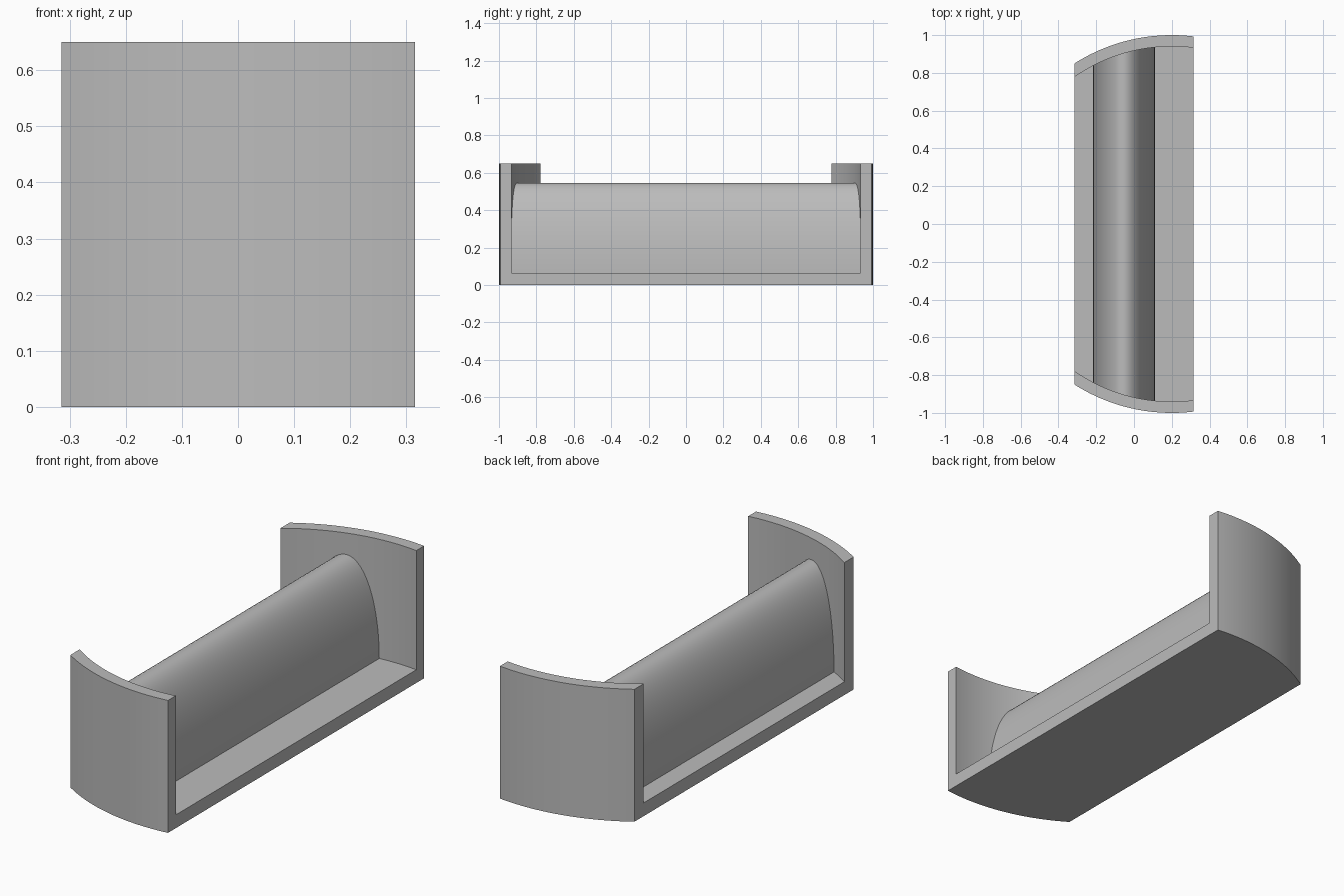
import bpy, bmesh
from math import sqrt, cos, sin, pi, radians

cube = bpy.data.objects.get("Cube")
if cube:
    bpy.data.objects.remove(cube, do_unlink=True)

HALF_WIDTH, HEIGHT, FLOOR = 0.315, 0.65, 0.065
ARC_X, ARC_Y, OUTER_R, INNER_R = 0.2, 0.04, 0.96, 0.90

grey = bpy.data.materials.new("plain_grey")
grey.use_nodes = True
colour = (0.5, 0.5, 0.5, 1)
grey.diffuse_color = colour
grey.node_tree.nodes["Principled BSDF"].inputs["Base Color"].default_value = colour


def arc(x, radius):
    """Distance of a curved end wall from the centre line."""
    return ARC_Y + sqrt(radius ** 2 - (x - ARC_X) ** 2)


def loft(name, sections):
    """Join matching closed sections and cap both ends."""
    bm = bmesh.new()
    rings = [[bm.verts.new(p) for p in s] for s in sections]
    n = len(rings[0])
    for a, b in zip(rings, rings[1:]):
        for i in range(n):
            j = (i + 1) % n
            bm.faces.new((a[i], a[j], b[j], b[i]))
    bm.faces.new(rings[0])
    bm.faces.new(rings[-1])
    bmesh.ops.recalc_face_normals(bm, faces=bm.faces)
    mesh = bpy.data.meshes.new(name)
    bm.to_mesh(mesh)
    bm.free()
    mesh.materials.append(grey)
    obj = bpy.data.objects.new(name, mesh)
    bpy.context.collection.objects.link(obj)
    bpy.ops.object.select_all(action="DESELECT")
    obj.select_set(True)
    bpy.context.view_layer.objects.active = obj
    bpy.ops.object.shade_smooth_by_angle(angle=radians(30))
    return obj


# Floor and curved end walls: a U section swept across the width
def u_section(x):
    yo, yi = arc(x, OUTER_R), arc(x, INNER_R)
    half = [(yo, 0), (yo, HEIGHT), (yi, HEIGHT), (yi, FLOOR)]
    points = half + [(-y, z) for y, z in reversed(half)]
    return [(x, y, z) for y, z in points]


steps = 24
loft("base_with_end_walls",
     [u_section(-HALF_WIDTH + 2 * HALF_WIDTH * i / steps) for i in range(steps + 1)])

# Rounded ridge: half ellipse between the walls, its ends sunk slightly into them
RIDGE_X, RIDGE_HALF, RIDGE_TOP, SINK = -0.053, 0.165, 0.545, 0.01
profile = [(RIDGE_X + RIDGE_HALF * cos(pi * i / 40),
            FLOOR + (RIDGE_TOP - FLOOR) * sin(pi * i / 40)) for i in range(41)]
profile = [(profile[0][0], FLOOR - SINK)] + profile + [(profile[-1][0], FLOOR - SINK)]
loft("rounded_ridge",
     [[(x, side * (arc(x, INNER_R) + SINK), z) for x, z in profile] for side in (-1, 1)])
